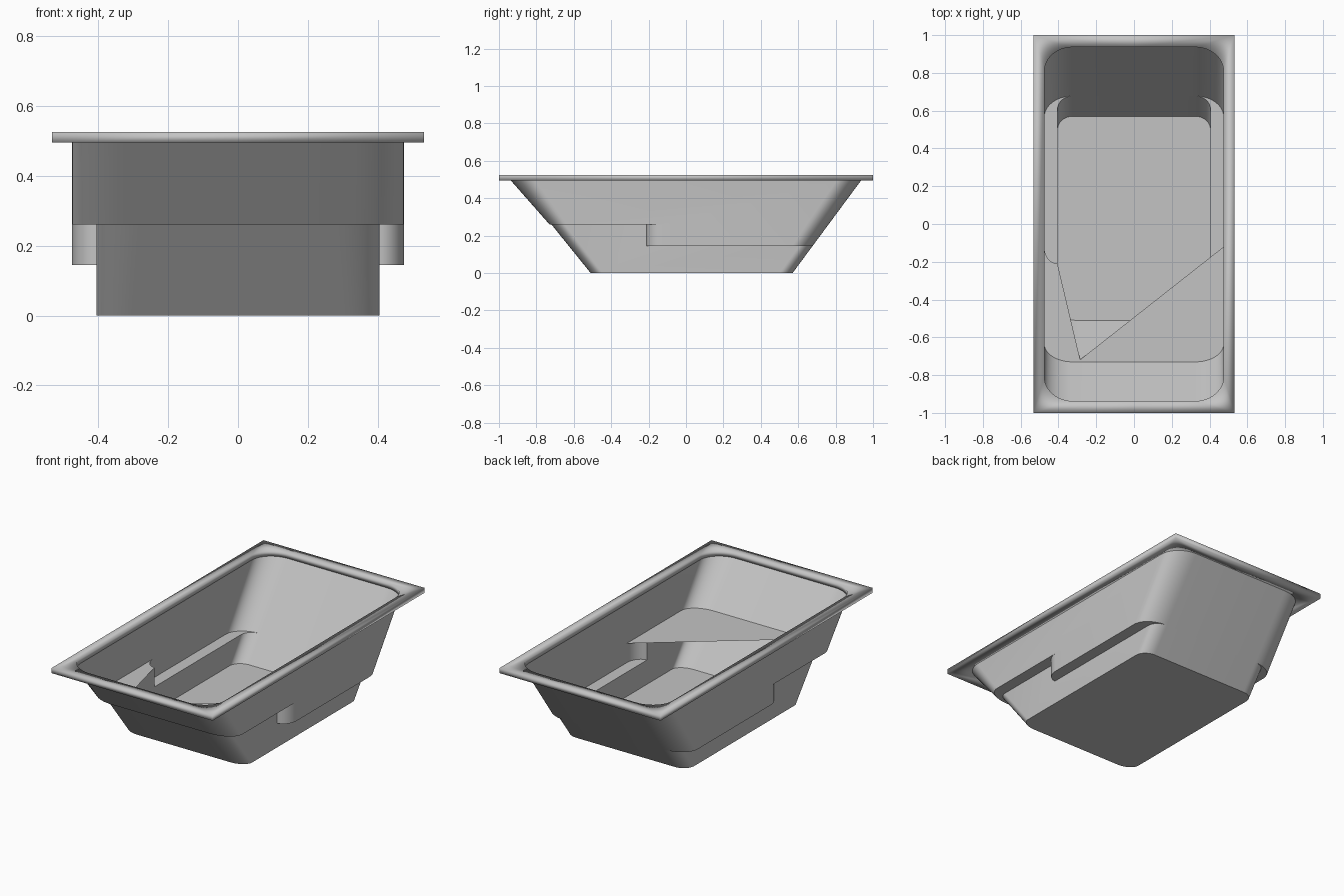
import bpy, bmesh, math

cube = bpy.data.objects.get("Cube")
if cube:
    bpy.data.objects.remove(cube, do_unlink=True)

grey = bpy.data.materials.new("plain grey")
grey.use_nodes = True
colour = (0.55, 0.55, 0.55, 1)
grey.diffuse_color = colour
grey.node_tree.nodes["Principled BSDF"].inputs["Base Color"].default_value = colour

STEPS = 12
RIM_Z, SEAT_Z, LEDGE_Z = 0.495, 0.26, 0.145
OUT, INN = 0.475, 0.405            # half widths of the upper and lower basin
NOTCH_Y, NOTCH_RY = -0.12, 0.09    # rounded step between seat and ledge


def back_y(z):
    return 0.57 + z * 0.74


def end(hw, y, z, rx, ry, d):
    """Half of an end: centre line, then a rounded corner up to the side."""
    pts = [(0, y, z)]
    for i in range(STEPS + 1):
        a = i / STEPS * math.pi / 2
        pts.append((hw - rx + rx * math.sin(a), y - d * ry * (1 - math.cos(a)), z))
    return pts


def notch(z):
    pts = []
    for i in range(STEPS + 1):
        a = i / STEPS * math.pi / 2
        pts.append((INN + (OUT - INN) * math.cos(a), NOTCH_Y - NOTCH_RY * math.sin(a), z))
    return pts


def strip(a, b):
    return [[a[i], a[i + 1], b[i + 1], b[i]] for i in range(len(a) - 1)]


def both(faces):
    """Add the mirrored copy of each face."""
    return faces + [[(-x, y, z) for x, y, z in reversed(f)] for f in faces]


def build(name, faces):
    bm = bmesh.new()
    for f in faces:
        bm.faces.new([bm.verts.new(p) for p in f])
    bmesh.ops.remove_doubles(bm, verts=bm.verts, dist=0.0002)
    bmesh.ops.recalc_face_normals(bm, faces=bm.faces)
    mesh = bpy.data.meshes.new(name)
    bm.to_mesh(mesh)
    bm.free()
    mesh.materials.append(grey)
    ob = bpy.data.objects.new(name, mesh)
    bpy.context.collection.objects.link(ob)
    bpy.ops.object.select_all(action="DESELECT")
    ob.select_set(True)
    bpy.context.view_layer.objects.active = ob
    bpy.ops.object.shade_smooth_by_angle(angle=math.radians(30))
    return ob


# Upper basin: rounded sloping ends, straight sides and the step wall
front_top = end(OUT, -0.937, RIM_Z, 0.15, 0.13, -1)
front_seat = end(OUT, -0.73, SEAT_Z, 0.15, 0.095, -1)
back_top = end(OUT, back_y(RIM_Z), RIM_Z, 0.15, 0.13, 1)
back_ledge = end(OUT, back_y(LEDGE_Z), LEDGE_Z, 0.15, 0.11, 1)
side = [front_top[-1], back_top[-1], back_ledge[-1],
        (OUT, NOTCH_Y, LEDGE_Z), (OUT, NOTCH_Y, SEAT_Z), front_seat[-1]]
build("upper_basin", both(strip(front_top, front_seat) + strip(back_top, back_ledge)
                          + strip(notch(LEDGE_Z), notch(SEAT_Z)) + [side]))

# Lower basin: narrower, with a floor
low_front = end(INN, -0.72, SEAT_Z, 0.12, 0.07, -1)
floor_front = end(INN, -0.51, 0, 0.1, 0.065, -1)
low_back = end(INN, back_y(LEDGE_Z), LEDGE_Z, 0.08, 0.07, 1)
floor_back = end(INN, back_y(0), 0, 0.08, 0.07, 1)
step = NOTCH_Y - NOTCH_RY
low_side = [low_front[-1], (INN, step, SEAT_Z), (INN, step, LEDGE_Z),
            low_back[-1], floor_back[-1], floor_front[-1]]
floor = floor_front + floor_back[::-1]
build("lower_basin", both(strip(low_front, floor_front) + strip(low_back, floor_back)
                          + [low_side, floor]))

# Side ledges between the two basins
build("side_ledges", both([notch(LEDGE_Z) + low_back[:0:-1] + back_ledge[2:]]))

# Seat with a slanted edge and an open wedge beside it
left_edge = [(-x, y, z) for x, y, z in notch(SEAT_Z)]
seat = ([(OUT, NOTCH_Y, SEAT_Z)] + front_seat[:0:-1]
        + [(-x, y, z) for x, y, z in front_seat[1:]]
        + left_edge + [(-0.285, -0.718, SEAT_Z)])
build("seat", [seat])

# Flat rectangular rim around the opening
THICK, HALF_W, HALF_L = 0.03, 0.532, 1.0
mid = RIM_Z + THICK / 2
opening = [(x, y, mid) for x, y, z in front_top + back_top[::-1]]
border = [(0, HALF_L, mid), (HALF_W, HALF_L, mid), (HALF_W, -HALF_L, mid), (0, -HALF_L, mid)]
rim = build("rim", both([opening + border]))
solid = rim.modifiers.new("thickness", "SOLIDIFY")
solid.thickness = THICK
solid.offset = 0
